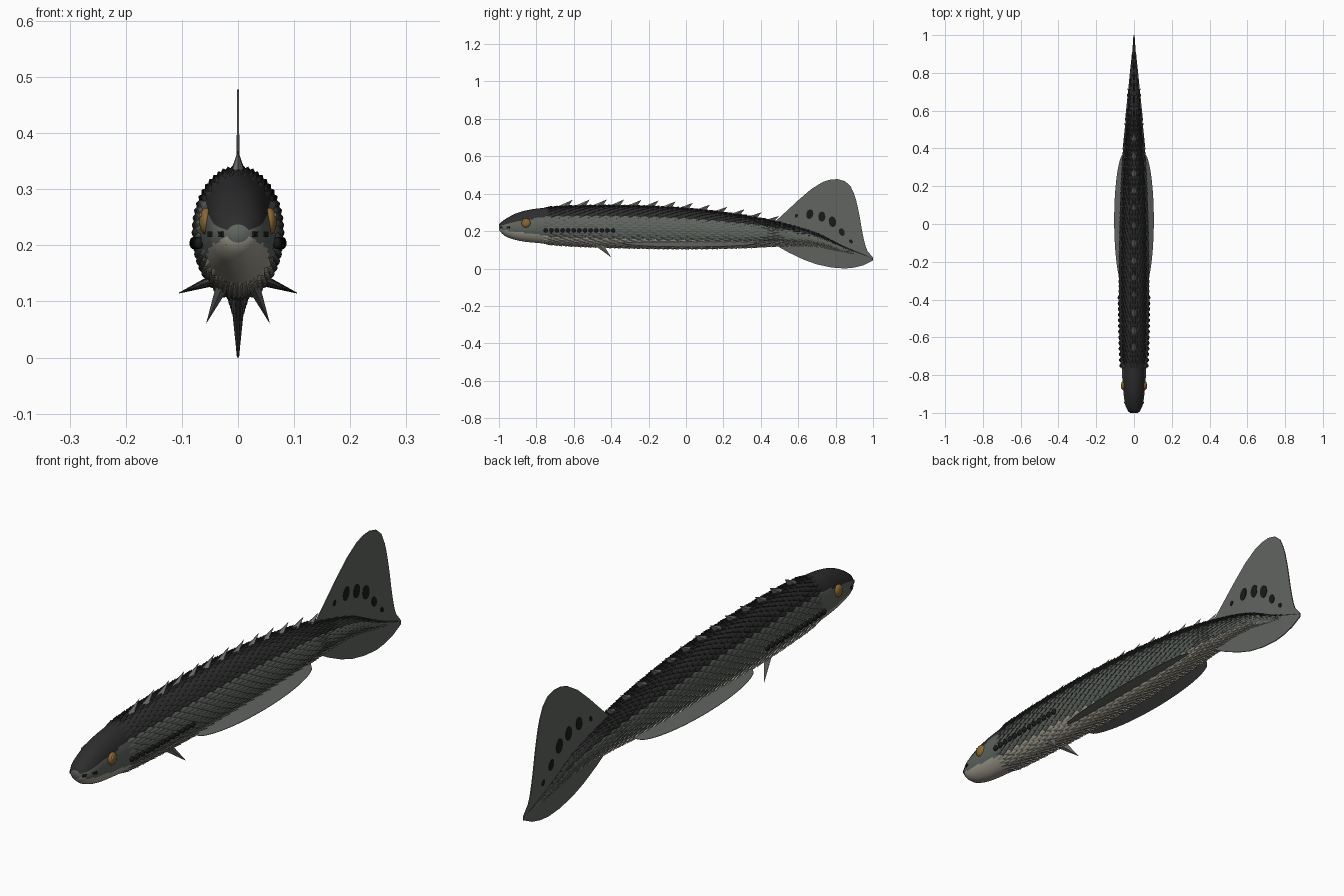
import bpy, bmesh, math
from mathutils import Vector, Matrix, Euler

cube = bpy.data.objects.get("Cube")
if cube:
    bpy.data.objects.remove(cube)


def material(name, r, g, b):
    m = bpy.data.materials.new(name)
    m.diffuse_color = (r, g, b, 1)
    m.use_nodes = True
    bsdf = next(n for n in m.node_tree.nodes if n.type == 'BSDF_PRINCIPLED')
    bsdf.inputs["Base Color"].default_value = (r, g, b, 1)
    bsdf.inputs["Roughness"].default_value = 0.7
    return m


BACK = material("back_charcoal", 0.026, 0.026, 0.027)
SIDE = material("side_grey", 0.115, 0.13, 0.115)
BELLY = material("belly_cream", 0.36, 0.34, 0.28)
FIN = material("fin_grey", 0.12, 0.13, 0.12)
BLACK = material("black", 0.01, 0.01, 0.011)
AMBER = material("eye_amber", 0.25, 0.14, 0.035)
SPINE = material("spine_grey", 0.17, 0.18, 0.165)
TOOTH = material("tooth_white", 0.7, 0.68, 0.6)

# Body stations: y, bottom z, top z, half width
STATIONS = [(-1, .205, .237, .02), (-.97, .175, .262, .043), (-.9, .15, .298, .055),
            (-.8, .137, .32, .063), (-.6, .122, .333, .071), (-.3, .112, .334, .075),
            (0, .108, .32, .071), (.3, .113, .284, .06), (.5, .122, .245, .045),
            (.7, .117, .188, .03), (.85, .084, .115, .014), (1, .042, .056, .003)]


def section(y):
    """Centre height, half height and half width of the body at y."""
    n = len(STATIONS)
    i = max(k for k in range(n - 1) if k == 0 or STATIONS[k][0] <= y)
    a, b = STATIONS[i], STATIONS[i + 1]
    p, q = STATIONS[max(i - 1, 0)], STATIONS[min(i + 2, n - 1)]
    w = b[0] - a[0]
    t = (y - a[0]) / w
    out = []
    for c in (1, 2, 3):
        m0 = (b[c] - p[c]) / (b[0] - p[0]) * w
        m1 = (q[c] - a[c]) / (q[0] - a[0]) * w
        out.append((2*t**3 - 3*t*t + 1) * a[c] + (t**3 - 2*t*t + t) * m0
                   + (3*t*t - 2*t**3) * b[c] + (t**3 - t*t) * m1)
    lo, hi, half = out
    return (lo + hi) / 2, (hi - lo) / 2, half


def skin(y, ang, lift=0.0):
    """Point on the body; the angle starts at the top."""
    zc, h, w = section(min(max(y, -1), 1))
    return Vector(((w + lift) * math.sin(ang), y, zc + (h + lift) * math.cos(ang)))


def colour_slot(y, ang):
    """Dark back, grey flank, pale belly."""
    c = math.cos(ang)
    head = max(0, min(1, (-y - .75) / .2))
    return 0 if c > .46 - .1 * head else (2 if c < -.55 + .22 * head else 1)


def finish(name, bm, mats, smooth=False):
    bmesh.ops.recalc_face_normals(bm, faces=bm.faces[:])
    me = bpy.data.meshes.new(name)
    bm.to_mesh(me)
    bm.free()
    for m in mats:
        me.materials.append(m)
    ob = bpy.data.objects.new(name, me)
    bpy.context.collection.objects.link(ob)
    if smooth:
        for p in me.polygons:
            p.use_smooth = True
    return ob


def loft(bm, rings):
    rows = [[bm.verts.new(p) for p in r] for r in rings]
    n = len(rows[0])
    for a, b in zip(rows, rows[1:]):
        for j in range(n):
            bm.faces.new((a[j], a[(j + 1) % n], b[(j + 1) % n], b[j]))
    bm.faces.new(rows[0])
    bm.faces.new(rows[-1])


# Body core with head
bm = bmesh.new()
SEG, STEPS = 64, 120
loft(bm, [[skin(-1 + 2 * i / STEPS, math.tau * j / SEG) for j in range(SEG)]
          for i in range(STEPS + 1)])
for f in bm.faces:
    c = f.calc_center_median()
    zc, h, w = section(c.y)
    f.material_index = colour_slot(c.y, math.acos(max(-1, min(1, (c.z - zc) / h))))
finish("body", bm, [BACK, SIDE, BELLY], True)

# Overlapping keeled scales in staggered rings
bm = bmesh.new()
AROUND, PITCH = 28, .026
for i in range(63):
    y = -.745 + i * PITCH
    size = min(1, section(y)[2] / .05)
    da = math.pi / AROUND
    for j in range(AROUND):
        ang = (2 * j + i % 2) * da
        front, left, right, tip, base = [bm.verts.new(p) for p in (
            skin(y - .028, ang, -.001), skin(y, ang - da, .001), skin(y, ang + da, .001),
            skin(y + .032, ang, .008 * size), skin(y + .026, ang))]
        for tri in ((front, left, tip), (front, tip, right), (left, base, tip), (base, right, tip)):
            bm.faces.new(tri).material_index = colour_slot(y, ang)
finish("scales", bm, [BACK, SIDE, BELLY])


def blade(name, rows, mat):
    """Thin fin lofted from rows of (root, tip, root thickness, tip thickness vectors)."""
    bm = bmesh.new()
    loft(bm, [(r + a, t + b, t - b, r - a) for r, t, a, b in rows])
    return finish(name, bm, [mat])


def curve_at(pts, y):
    for (a, za), (b, zb) in zip(pts, pts[1:]):
        if y <= b:
            return za + (zb - za) * (y - a) / (b - a)
    return pts[-1][1]


# Tail lobes
UPPER = [(.47, .245), (.53, .30), (.6, .365), (.67, .425), (.73, .462), (.77, .475), (.81, .478),
         (.85, .467), (.88, .44), (.905, .385), (.925, .3), (.945, .18), (.965, .1), (1, .058)]
LOWER = [(.47, .13), (.55, .085), (.63, .047), (.7, .022), (.78, .005), (.85, 0),
         (.9, .005), (.95, .018), (1, .043)]
for name, edge, thick in (("tail_upper_lobe", UPPER, .003), ("tail_lower_lobe", LOWER, .011)):
    rows = []
    for k in range(54):
        y = .47 + .01 * k
        zc, h, w = section(y)
        rows.append((Vector((0, y, zc)), Vector((0, y, curve_at(edge, y))),
                     Vector((min(thick, w), 0, 0)), Vector((min(thick, .002), 0, 0))))
    blade(name, rows, FIN)

# Long side fins
for s, label in ((1, "left"), (-1, "right")):
    rows = []
    for k in range(41):
        u = -1 + k / 20
        y = .02 + .36 * u
        reach = math.sqrt(max(0, 1 - u * u))
        root = Vector((s * .04, y, .14))
        tip = root + Vector((s * (.008 + .057 * reach), 0, -.004 - .021 * reach))
        rows.append((root, tip, Vector((0, 0, .011 * reach + .001)), Vector((0, 0, .0008))))
    blade(label + "_side_fin", rows, FIN)


def spike(name, base, tip, width, length, mat):
    """Four-sided pointed spine with a diamond base lying along y."""
    bm = bmesh.new()
    b = [bm.verts.new(Vector(base) + Vector(d)) for d in
         ((width, 0, 0), (0, length, 0), (-width, 0, 0), (0, -length, 0))]
    t = bm.verts.new(tip)
    bm.faces.new(b)
    for k in range(4):
        bm.faces.new((b[k], b[(k + 1) % 4], t))
    finish(name, bm, [mat])


def ball(name, loc, radii, mat):
    bm = bmesh.new()
    bmesh.ops.create_uvsphere(bm, u_segments=20, v_segments=12, radius=1)
    bmesh.ops.transform(bm, matrix=Matrix.LocRotScale(Vector(loc), None, Vector(radii)), verts=bm.verts)
    finish(name, bm, [mat], True)


# Row of back spines leaning to the tail
for k in range(13):
    y = -.665 + k * .092
    top = skin(y, 0).z
    end = skin(y + .055, 0).z
    spike(f"back_spine_{k + 1}", (0, y, top - .004), (0, y + .058, end + .034), .013, .034, SPINE)

# Paired parts of the belly and head
for s, label in ((1, "left"), (-1, "right")):
    spike(label + "_belly_fin", (s * .028, -.465, .125), (s * .057, -.4, .06), .012, .025, FIN)
    ball(label + "_eye", (s * .057, -.855, .243), (.012, .024, .024), AMBER)
    ball(label + "_eye_glint", (s * .0665, -.867, .254), (.002, .004, .004), TOOTH)
    for k in range(13):
        y = -.75 + k * .03
        x = skin(y, math.pi / 2).x
        ball(f"{label}_gill_{k + 1}", (s * (x + .004), y, .204), (.008, .011, .011), BLACK)
    # Mouth slit follows the jaw
    bm = bmesh.new()
    bmesh.ops.create_cube(bm, size=1)
    bmesh.ops.transform(bm, verts=bm.verts, matrix=Matrix.LocRotScale(
        Vector((s * .038, -.967, .22)), Euler((0, 0, -s * .45)), Vector((.008, .058, .01))))
    finish(label + "_mouth_slit", bm, [BLACK])

# Snout tip and teeth
ball("snout_tip", (0, -.985, .224), (.021, .015, .017), SPINE)
for k in range(7):
    x = -.021 + k * .007
    spike(f"tooth_{k + 1}", (x, -.993 + abs(x) * .3, .21), (x, -.996 + abs(x) * .3, .2), .0025, .0025, TOOTH)

# Dark oval spots on the upper tail lobe: y, z, size
for k, (y, z, r) in enumerate([(.59, .282, .011), (.662, .291, .026), (.726, .277, .027),
                               (.783, .25, .028), (.833, .195, .021), (.882, .145, .012)]):
    bm = bmesh.new()
    bmesh.ops.create_cone(bm, cap_ends=True, segments=20, radius1=1, radius2=1, depth=1)
    turn = Matrix.Rotation(math.radians(-25 + 12 * k), 4, 'X')
    bmesh.ops.transform(bm, verts=bm.verts, matrix=Matrix.Translation((0, y, z)) @ turn
                        @ Matrix.Diagonal((.009, r * .7, r, 1)) @ Matrix.Rotation(math.pi / 2, 4, 'Y'))
    finish(f"tail_spot_{k + 1}", bm, [BLACK])
